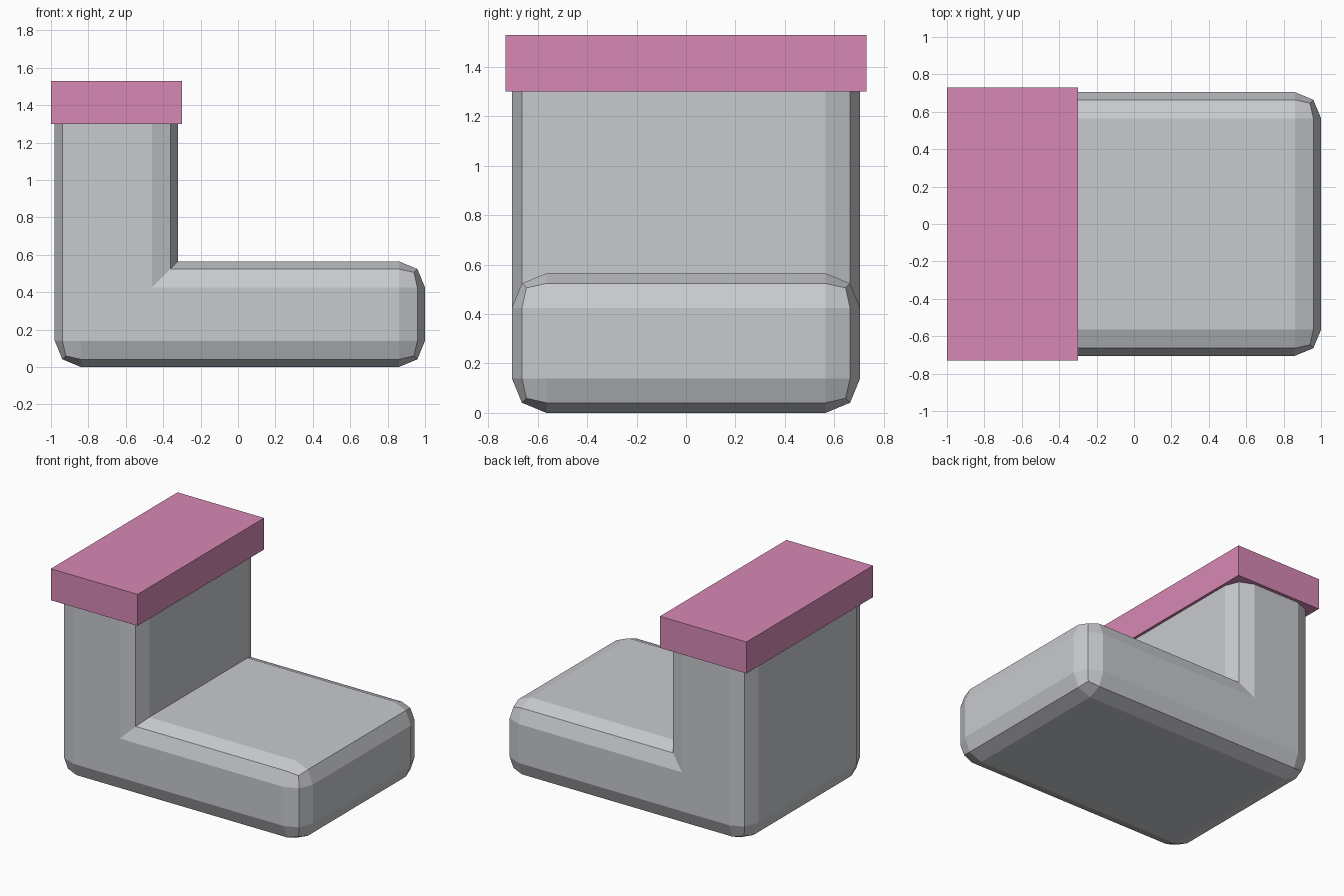
import bpy
import bmesh

cube = bpy.data.objects.get("Cube")
if cube:
    bpy.data.objects.remove(cube, do_unlink=True)


def material(name, colour):
    mat = bpy.data.materials.new(name)
    mat.use_nodes = True
    mat.diffuse_color = (*colour, 1)
    mat.node_tree.nodes["Principled BSDF"].inputs["Base Color"].default_value = (*colour, 1)
    return mat


def prism(name, outline, half_depth, mat, bevel=0, sharp_corner=None):
    """Extrude an x-z outline along y, bevelling all edges but one inner corner."""
    bm = bmesh.new()
    face = bm.faces.new([bm.verts.new((x, -half_depth, z)) for x, z in outline])
    grown = bmesh.ops.extrude_face_region(bm, geom=[face])["geom"]
    for v in grown:
        if isinstance(v, bmesh.types.BMVert):
            v.co.y = half_depth
    bmesh.ops.recalc_face_normals(bm, faces=bm.faces[:])
    if bevel:
        def is_inner(e):
            return all(abs(v.co.x - sharp_corner[0]) < 1e-4
                       and abs(v.co.z - sharp_corner[1]) < 1e-4 for v in e.verts)
        edges = [e for e in bm.edges if not is_inner(e)]
        bmesh.ops.bevel(bm, geom=edges, offset=bevel, offset_type='OFFSET',
                        segments=2, profile=0.5, affect='EDGES', clamp_overlap=False)
    mesh = bpy.data.meshes.new(name)
    bm.to_mesh(mesh)
    bm.free()
    mesh.materials.append(mat)
    obj = bpy.data.objects.new(name, mesh)
    bpy.context.collection.objects.link(obj)
    return obj


grey = material("light grey", (0.58, 0.59, 0.62))
pink = material("dusty pink", (0.68, 0.25, 0.46))

# Leg and foot in one rounded L shape
inner = (-0.32, 0.565)
prism("sock_body",
      [(-0.98, 0), (1, 0), (1, 0.565), inner, (-0.32, 1.48), (-0.98, 1.48)],
      0.705, grey, bevel=0.14, sharp_corner=inner)

# Square cuff around the top of the leg
prism("sock_cuff", [(-1, 1.3), (-0.3, 1.3), (-0.3, 1.53), (-1, 1.53)], 0.73, pink)
